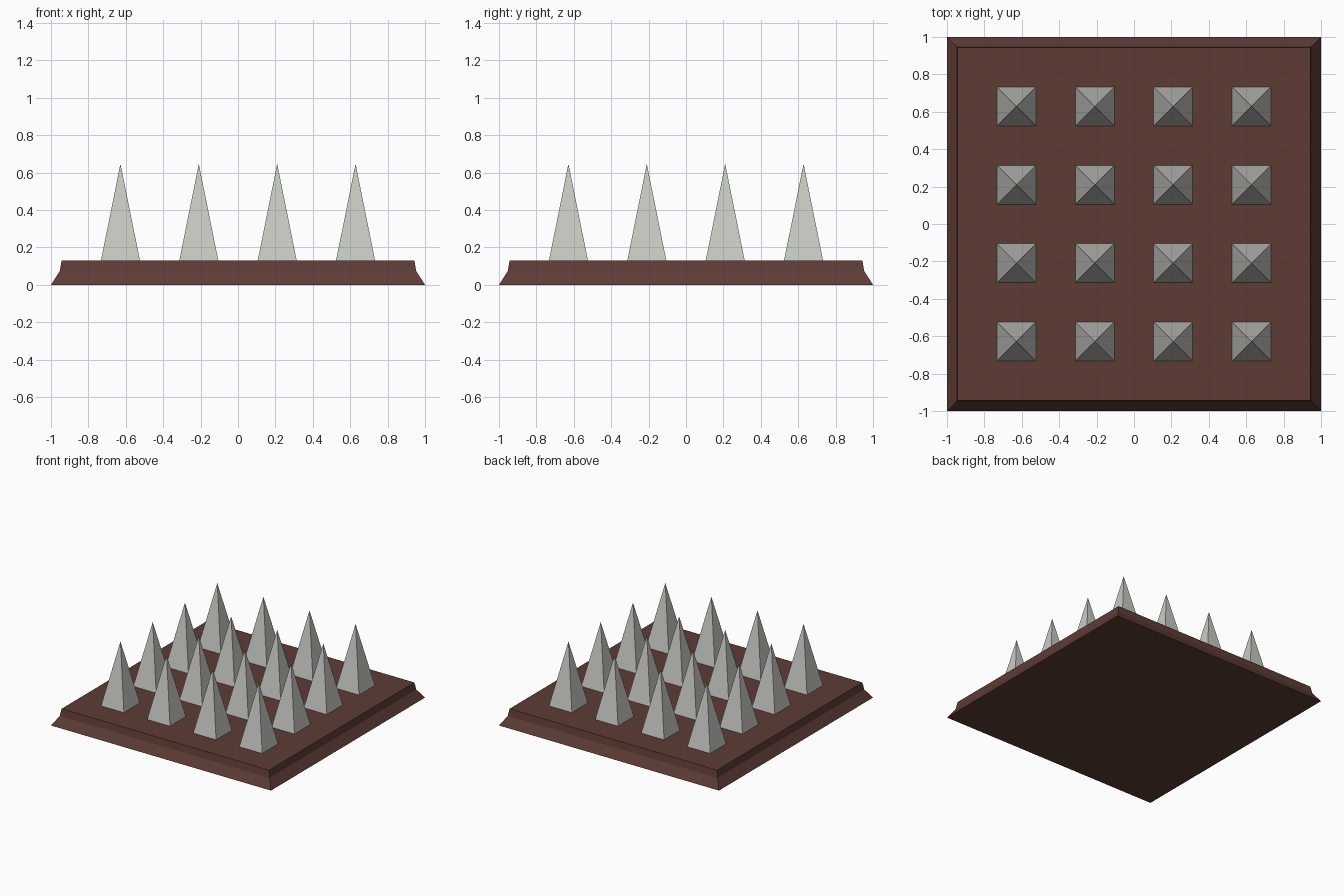
import bpy, bmesh

if "Cube" in bpy.data.objects:
    bpy.data.objects.remove(bpy.data.objects["Cube"])


def material(name, rgb):
    mat = bpy.data.materials.new(name)
    mat.diffuse_color = (*rgb, 1)
    mat.use_nodes = True
    mat.node_tree.nodes["Principled BSDF"].inputs["Base Color"].default_value = mat.diffuse_color
    return mat


def square_stack(name, levels, mat, location=(0, 0, 0)):
    """Flat-faced solid through square rings (half_width, z); zero width makes an apex."""
    bm = bmesh.new()
    rings = []
    for h, z in levels:
        corners = [(-h, -h), (h, -h), (h, h), (-h, h)] if h else [(0, 0)]
        rings.append([bm.verts.new((x, y, z)) for x, y in corners])
    bm.faces.new(rings[0][::-1])
    for low, high in zip(rings, rings[1:]):
        for i in range(4):
            j = (i + 1) % 4
            top = [high[j], high[i]] if len(high) == 4 else [high[0]]
            bm.faces.new([low[i], low[j]] + top)
    if len(rings[-1]) == 4:
        bm.faces.new(rings[-1])
    mesh = bpy.data.meshes.new(name)
    bm.to_mesh(mesh)
    bm.free()
    mesh.materials.append(mat)
    obj = bpy.data.objects.new(name, mesh)
    obj.location = location
    bpy.context.collection.objects.link(obj)
    return obj


wood = material("dark_brown", (0.11, 0.046, 0.036))
metal = material("pale_metal", (0.58, 0.59, 0.55))

# Base plate with flared foot and slightly tapered rim
square_stack("base_plate", [(1.0, 0), (0.953, 0.073), (0.943, 0.131)], wood)

# Four by four grid of pyramid spikes
for row in range(4):
    for col in range(4):
        x, y = (col - 1.5) * 0.419, (row - 1.5) * 0.419
        square_stack(f"spike_{row + 1}_{col + 1}", [(0.104, 0), (0, 0.516)],
                     metal, (x, y, 0.131))
